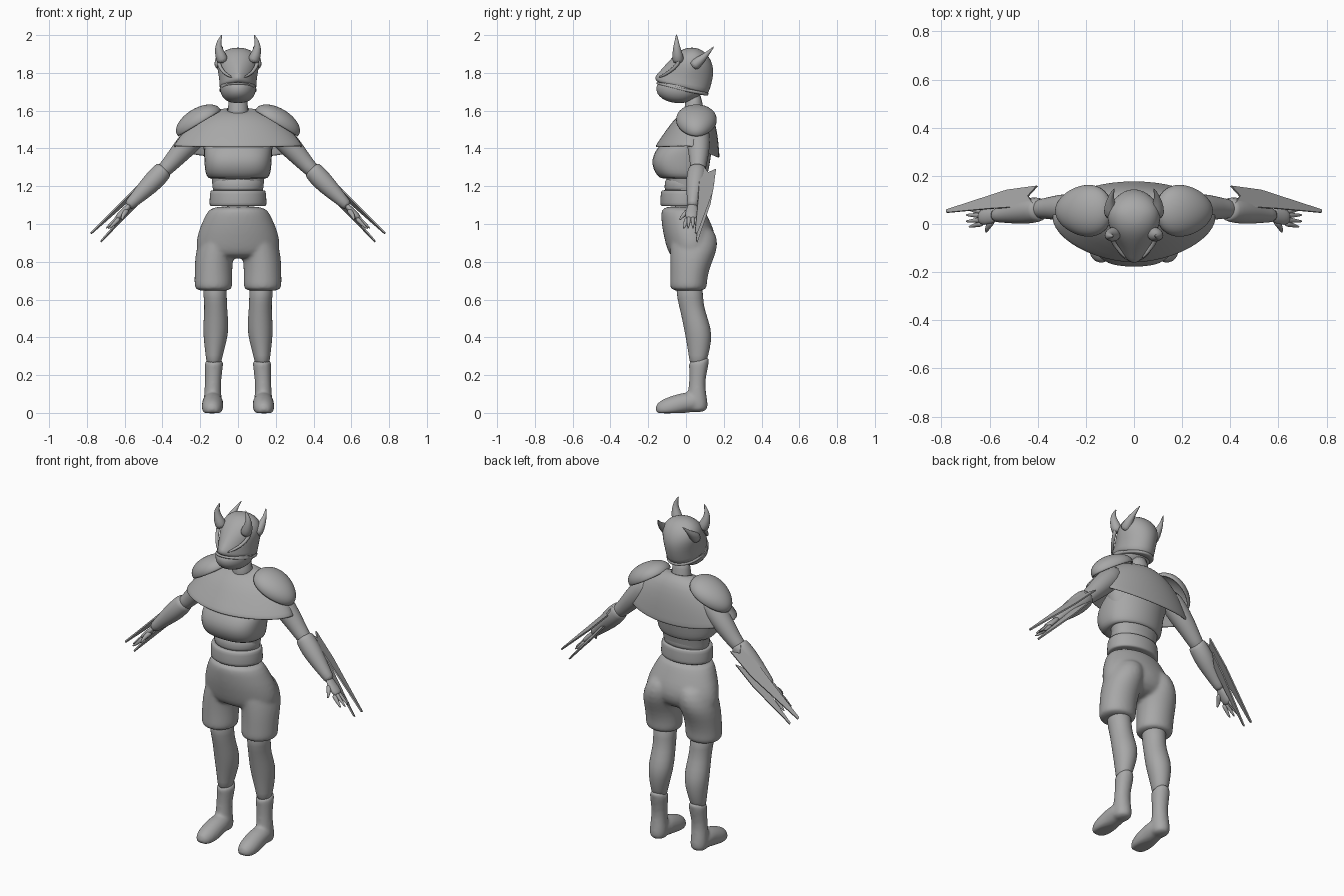
import bpy, bmesh
from math import sin, cos, pi, radians
from mathutils import Vector, Matrix

N = 24
GREY = bpy.data.materials.new("dark_grey")
GREY.diffuse_color = (0.39, 0.39, 0.39, 1)

def ring(z, rx, yf, yb, zf=None, zb=None, cx=0.0, ef=1.0):
    """Horizontal egg-shaped section; zf/zb lift its front/back, ef > 1 points its front, < 1 squares it."""
    ym, pts = yf * 0.45 + yb * 0.55, []
    for i in range(N):
        c, s = cos(2 * pi * i / N), sin(2 * pi * i / N)
        e = ef if s < 0 else 1.0
        k = abs(s) ** e
        x = cx + rx * (abs(c) ** e) * (1 if c >= 0 else -1)
        ye, ze = (yf, zf) if s < 0 else (yb, zb)
        pts.append(Vector((x, ym + (ye - ym) * k, z if ze is None else z + (ze - z) * k)))
    return pts

def tube(path, squash=1.0, n=16):
    """Sections (x, y, z, radius) perpendicular to a path."""
    P, rings = [Vector(p[:3]) for p in path], []
    for i, p in enumerate(P):
        t = (P[min(i + 1, len(P) - 1)] - P[max(i - 1, 0)]).normalized()
        ref = Vector((0, 1, 0)) if abs(t.y) < 0.8 else Vector((0, 0, 1))
        u = (ref - t * ref.dot(t)).normalized()
        v = t.cross(u)
        rings.append([p + path[i][3] * (u * cos(2 * pi * k / n) + v * squash * sin(2 * pi * k / n))
                      for k in range(n)])
    return rings

def build(name, pieces, mirror=False, fuse=0, caps=True, thick=0, subsurf=1):
    """Skin each list of sections; optionally fuse pieces into one smooth skin."""
    bm = bmesh.new()
    for rings in pieces:
        R = [[bm.verts.new(p) for p in r] for r in rings]
        n = len(R[0])
        for a, b in zip(R, R[1:]):
            for i in range(n):
                bm.faces.new((a[i], a[(i + 1) % n], b[(i + 1) % n], b[i]))
        if caps:
            bm.faces.new(R[0][::-1])
            bm.faces.new(R[-1])
    return finish(name, bm, mirror, fuse, thick, subsurf)

def finish(name, bm, mirror=False, fuse=0, thick=0, subsurf=0, smooth=True):
    bmesh.ops.recalc_face_normals(bm, faces=bm.faces)
    for f in bm.faces:
        f.smooth = smooth
    me = bpy.data.meshes.new(name)
    bm.to_mesh(me)
    bm.free()
    me.materials.append(GREY)
    ob = bpy.data.objects.new(name, me)
    bpy.context.collection.objects.link(ob)
    if thick:
        m = ob.modifiers.new("thick", 'SOLIDIFY')
        m.thickness = thick
    if subsurf:
        m = ob.modifiers.new("subsurf", 'SUBSURF')
        m.levels = m.render_levels = subsurf
    if fuse:
        m = ob.modifiers.new("fuse", 'REMESH')
        m.mode, m.voxel_size, m.use_smooth_shade = 'VOXEL', fuse, True
        m = ob.modifiers.new("relax", 'SMOOTH')
        m.factor, m.iterations = 0.5, 10
    if mirror:
        ob.modifiers.new("mirror", 'MIRROR')
    return ob

# Head: jaw, beaked helmet and its rim
build("jaw", [[ring(1.64, .025, -.06, -.01), ring(1.65, .062, -.105, .03),
               ring(1.675, .086, -.145, .075), ring(1.705, .097, -.16, .1),
               ring(1.735, .096, -.158, .1, zb=1.71), ring(1.76, .085, -.14, .1)]])
build("helmet", [[ring(1.715, .092, -.14, .108, 1.745, 1.685), ring(1.725, .1, -.158, .12, 1.755, 1.69, ef=1.15),
                  ring(1.76, .099, -.17, .137, 1.778, 1.745, ef=1.35), ring(1.80, .106, -.148, .148, ef=1.35),
                  ring(1.845, .114, -.108, .142, ef=1.2), ring(1.888, .104, -.068, .122),
                  ring(1.92, .072, -.03, .09), ring(1.934, .025, .01, .05)]])
build("helmet_rim", [[ring(1.700, .09, -.15, .112, 1.738, 1.676), ring(1.703, .1, -.158, .119, 1.741, 1.679),
                      ring(1.715, .1, -.159, .121, 1.750, 1.694), ring(1.720, .09, -.15, .113, 1.754, 1.698)]])
build("horn", [tube([(.075, -.04, 1.85, .036), (.096, -.045, 1.90, .028), (.105, -.05, 1.94, .018),
                     (.099, -.05, 1.972, .010), (.083, -.05, 2.005, .002)])], mirror=True)
build("ear_spike", [tube([(.092, .03, 1.83, .036), (.1, .07, 1.862, .026),
                          (.097, .115, 1.903, .011), (.08, .15, 1.942, .002)])], mirror=True)
build("cheek_ridge", [tube([(.098, -.04, 1.88, .01), (.105, -.035, 1.85, .011),
                            (.08, -.09, 1.80, .009), (.03, -.146, 1.775, .006)])], mirror=True)

# Neck and upper body
build("neck", [[ring(1.54, .07, -.03, .11), ring(1.6, .052, -.005, .088), ring(1.7, .05, -.005, .085)]])
build("torso", [[ring(1.1, .138, -.11, .08), ring(1.2, .132, -.1, .085), ring(1.3, .15, -.11, .11),
                 ring(1.42, .2, -.1, .13), ring(1.5, .18, -.07, .13), ring(1.57, .08, -.02, .1)]])
build("chest_wrap", [[ring(1.255, .13, -.1, .09), ring(1.236, .145, -.122, .1, ef=.85),
                      ring(1.25, .168, -.15, .112, ef=.75), ring(1.29, .177, -.175, .122, ef=.7),
                      ring(1.34, .18, -.183, .13, ef=.7), ring(1.39, .182, -.162, .138, ef=.75),
                      ring(1.43, .178, -.13, .14), ring(1.47, .16, -.09, .13)]])
build("shoulder_cape", [[ring(1.615, .055, -.01, .09, 1.59, 1.62), ring(1.605, .12, -.03, .125, 1.58, 1.6),
                         ring(1.57, .205, -.072, .15, 1.545, 1.56), ring(1.50, .285, -.118, .17, 1.48, 1.47, ef=1.1),
                         ring(1.43, .338, -.16, .178, 1.42, 1.37, ef=1.12),
                         ring(1.415, .345, -.164, .18, 1.408, 1.35, ef=1.12)]], caps=False, thick=.012)

# Domed shoulder guards, narrowing outwards
bm = bmesh.new()
bmesh.ops.create_uvsphere(bm, u_segments=40, v_segments=24, radius=1)
low = [v for v in bm.verts if v.co.z < -0.15]
bmesh.ops.delete(bm, geom=low, context='VERTS')
for v in bm.verts:
    v.co.y *= 1 - .18 * v.co.x
bm.transform(Matrix.Translation((.208, .055, 1.54)) @ Matrix.Rotation(radians(31), 4, 'Y')
             @ Matrix.Diagonal((.133, .106, .073, 1)))
finish("shoulder_guard", bm, mirror=True, thick=.01)

# Belt
build("belt", [[ring(1.095, .13, -.11, .08), ring(1.093, .15, -.134, .1), ring(1.105, .153, -.138, .103),
                ring(1.165, .15, -.135, .1), ring(1.18, .146, -.13, .098), ring(1.178, .125, -.11, .08)]])
build("waist_band", [[ring(1.16, .13, -.11, .085), ring(1.19, .137, -.116, .09), ring(1.23, .136, -.112, .09),
                      ring(1.25, .12, -.1, .08)]])

# Shorts: hips and both thighs fused
hips = [ring(1.1, .147, -.132, .09), ring(1.05, .172, -.134, .11), ring(.98, .205, -.128, .145),
        ring(.92, .222, -.115, .16), ring(.86, .225, -.1, .148), ring(.815, .19, -.075, .09)]
def thigh(s):
    return [ring(1.0, .07, -.07, .135, cx=.09 * s), ring(.92, .098, -.085, .172, cx=.105 * s),
            ring(.85, .104, -.084, .162, cx=.122 * s), ring(.78, .1, -.084, .13, cx=.13 * s),
            ring(.71, .101, -.084, .112, cx=.13 * s), ring(.665, .102, -.087, .112, cx=.13 * s),
            ring(.643, .09, -.075, .1, cx=.13 * s)]
build("shorts", [hips, thigh(1), thigh(-1)], fuse=.009)

# Legs and boots
build("lower_leg", [[ring(.7, .068, -.06, .09, cx=.125), ring(.6, .06, -.046, .09, cx=.12),
                     ring(.54, .061, -.03, .1, cx=.117), ring(.45, .069, -.012, .134, cx=.117),
                     ring(.38, .061, .002, .135, cx=.12), ring(.3, .044, .015, .118, cx=.127),
                     ring(.25, .038, .02, .1, cx=.128)]], mirror=True)
boot = build("boot", [[ring(.283, .05, .012, .128, .27, .312, cx=.127), ring(.26, .05, .015, .122, cx=.127),
                       ring(.17, .042, .018, .1, cx=.132), ring(.11, .045, .01, .105, cx=.134),
                       ring(.05, .05, 0, .117, cx=.134), ring(.0, .048, .0, .115, cx=.134)],
                      tube([(.134, .09, .045, .04), (.134, .04, .06, .056), (.134, -.02, .05, .057),
                            (.136, -.08, .027, .06), (.137, -.13, .016, .05), (.137, -.163, .012, .025)])],
             mirror=True, fuse=.008)
for v in boot.data.vertices:  # flat soles
    v.co.z = max(v.co.z, -.002)

# Arms, bracers and hands
build("upper_arm", [tube([(.17, .06, 1.53, .06), (.24, .065, 1.45, .066), (.31, .068, 1.375, .056),
                          (.37, .065, 1.305, .042), (.42, .06, 1.26, .04)])], mirror=True)
build("bracer", [tube([(.39, .06, 1.29, .03), (.385, .06, 1.295, .046), (.40, .06, 1.28, .052),
                       (.44, .055, 1.235, .056), (.5, .046, 1.175, .046), (.555, .038, 1.12, .032),
                       (.585, .035, 1.09, .029)])], mirror=True)
fingers = [tube([(.625, y, 1.045 - d, .015), (.655, y + k, 1.015 - d, .011), (.685 - d, y + 2 * k, .99 - d / 2, .007),
                 (.7 - d, y + 2.5 * k, .975, .003)], n=8)
           for y, k, d in ((.05, .004, .01), (.035, .001, .0), (.018, -.003, .0), (.003, -.006, .012))]
thumb = tube([(.585, .02, 1.075, .018), (.603, -.005, 1.055, .014), (.612, -.025, 1.035, .009),
              (.615, -.034, 1.02, .004)], n=8)
palm = tube([(.565, .035, 1.11, .024), (.595, .032, 1.075, .031), (.625, .028, 1.045, .035),
             (.645, .028, 1.025, .026)], .55)
build("hand", [palm, thumb] + fingers, mirror=True)

# Twin swallow-tailed arm blades, tilted so the rear edge drops
def blade(name, base, tip, outline, tilt=.25):
    a, d = Vector(base), Vector(tip) - Vector(base)
    bm = bmesh.new()
    bm.faces.new([bm.verts.new((a.x + d.x * s - tilt * (y - .06), y, a.y + d.y * s - tilt * (y - .06)))
                  for s, y in outline])
    finish(name, bm, mirror=True, thick=.008, smooth=False)

blade("outer_blade", (.43, 1.305), (.775, .945),
      [(-.02, .157), (.33, .14), (1, .058), (.99, .046), (.5, .062), (.15, .07), (-.02, .085), (.06, .115)])
blade("inner_blade", (.455, 1.24), (.73, .908),
      [(0, .15), (.35, .13), (1, .062), (.98, .055), (.5, .07), (.2, .085), (.1, .115)])
